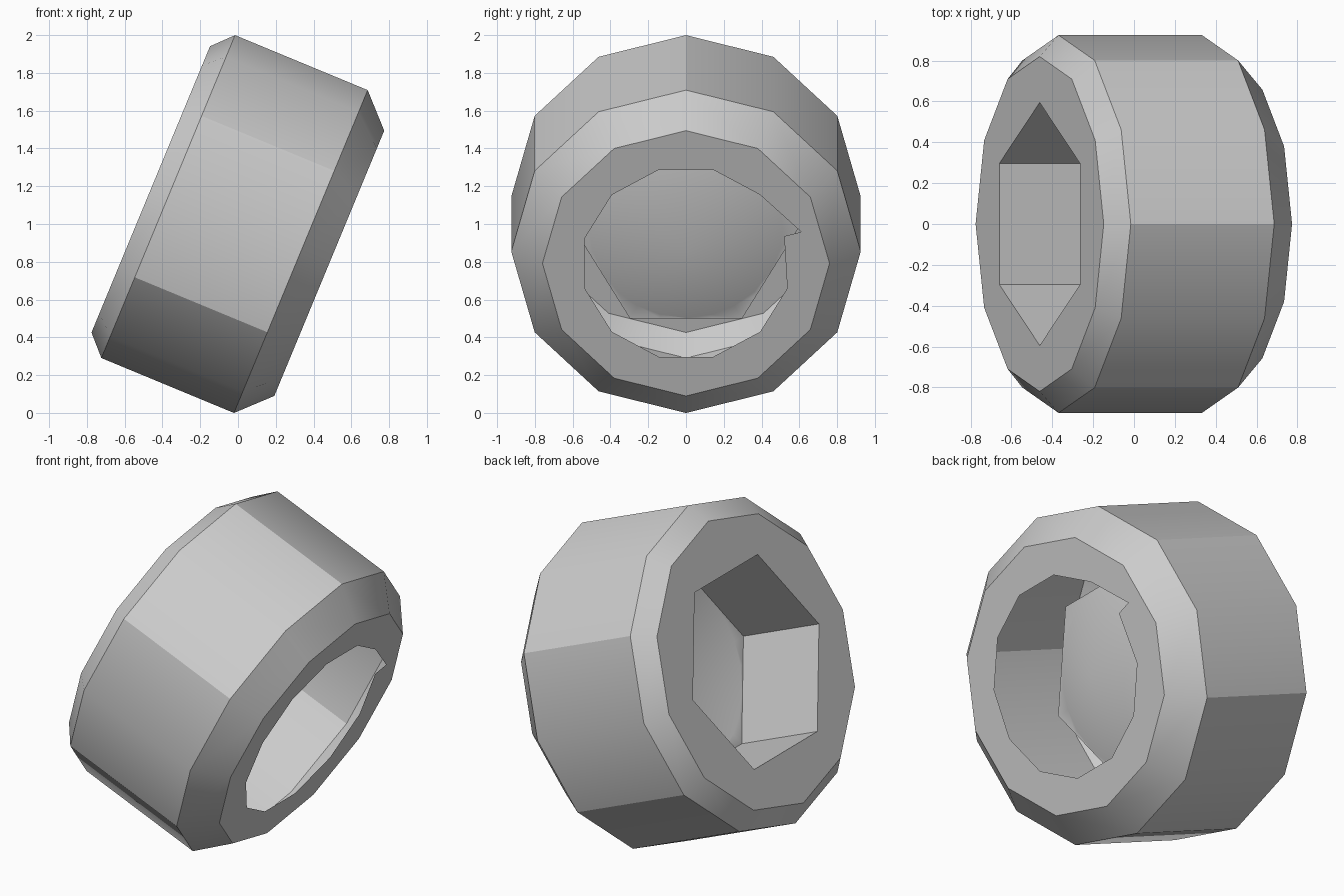
import bpy, bmesh, math
from mathutils import Matrix

cube = bpy.data.objects.get("Cube")
if cube:
    bpy.data.objects.remove(cube)

steel = bpy.data.materials.new("plain_grey")
steel.use_nodes = True
GREY = (0.6, 0.6, 0.6, 1)
steel.diffuse_color = GREY
steel.node_tree.nodes["Principled BSDF"].inputs["Base Color"].default_value = GREY

# Parts are made along local x, then tipped so the axis leans
TILT = Matrix.Translation((0, 0, 0.992)) @ Matrix.Rotation(math.radians(22.5), 4, 'Y')


def ring(bm, x, radius, count):
    """Ring of points around x; radius is a number or a function of the angle."""
    points = []
    for i in range(count):
        a = math.tau * i / count
        r = radius(a) if callable(radius) else radius
        points.append(bm.verts.new((x, r * math.sin(a), r * math.cos(a))))
    return points


def loop_edges(bm, points):
    edges = []
    for a, b in zip(points, points[1:] + points[:1]):
        edges.append(bm.edges.get((a, b)) or bm.edges.new((a, b)))
    return edges


def bridge(bm, first, second):
    n = len(first)
    for i in range(n):
        j = (i + 1) % n
        bm.faces.new((first[i], first[j], second[j], second[i]))


def flat_ring(bm, outer, inner):
    bmesh.ops.triangle_fill(bm, use_beauty=True,
                            edges=loop_edges(bm, outer) + loop_edges(bm, inner))


def finish(name, bm, inward=False, sharp_pairs=()):
    bmesh.ops.recalc_face_normals(bm, faces=bm.faces[:])
    if inward:
        bmesh.ops.reverse_faces(bm, faces=bm.faces[:])
    for face in bm.faces:
        face.smooth = True
    for edge in bm.edges:
        edge.smooth = edge.calc_face_angle(0) < math.radians(31)
    for pair in sharp_pairs:
        bm.edges.get(pair).smooth = False
    bm.transform(TILT)
    mesh = bpy.data.meshes.new(name)
    bm.to_mesh(mesh)
    bm.free()
    mesh.materials.append(steel)
    bpy.context.collection.objects.link(bpy.data.objects.new(name, mesh))


def hexagon(a):
    """Hexagon radius, with corners to the two sides."""
    return 0.515 / math.cos((a + math.pi / 6) % (math.pi / 3) - math.pi / 6)


# Hollow twelve-sided barrel with a chamfer at each end
bm = bmesh.new()
rings = [ring(bm, x, r, 12) for x, r in
         ((-0.5, 0.82), (-0.4, 0.925), (0.36, 0.925), (0.523, 0.76))]
for a, b in zip(rings, rings[1:]):
    bridge(bm, a, b)

# Face around the socket mouth
flat_ring(bm, rings[0], ring(bm, -0.5, hexagon, 24))

# Face around the open end, with a small nick in one side of the hole
hole = []
for i in range(12):
    a = math.radians(15 + 30 * i)
    y, z = 0.555 * math.sin(a), 0.555 * math.cos(a)
    if i == 2:
        hole += [bm.verts.new((0.523, 0.61, 0.18)), bm.verts.new((0.523, 0.52, 0.155))]
    else:
        hole.append(bm.verts.new((0.523, y, z)))
flat_ring(bm, rings[3], hole)
finish("barrel", bm, sharp_pairs=[(rings[1][i], rings[2][i]) for i in range(0, 12, 2)])

# Hexagonal socket with a drilled conical floor
bm = bmesh.new()
mouth, floor, rim = (ring(bm, x, r, 24) for x, r in
                     ((-0.5, hexagon), (0.04, hexagon), (0.04, 0.512)))
bridge(bm, mouth, floor)
bridge(bm, floor, rim)
tip = bm.verts.new((0.335, 0, 0))
for a, b in zip(rim, rim[1:] + rim[:1]):
    bm.faces.new((a, b, tip))
finish("hex_socket", bm, inward=True)
